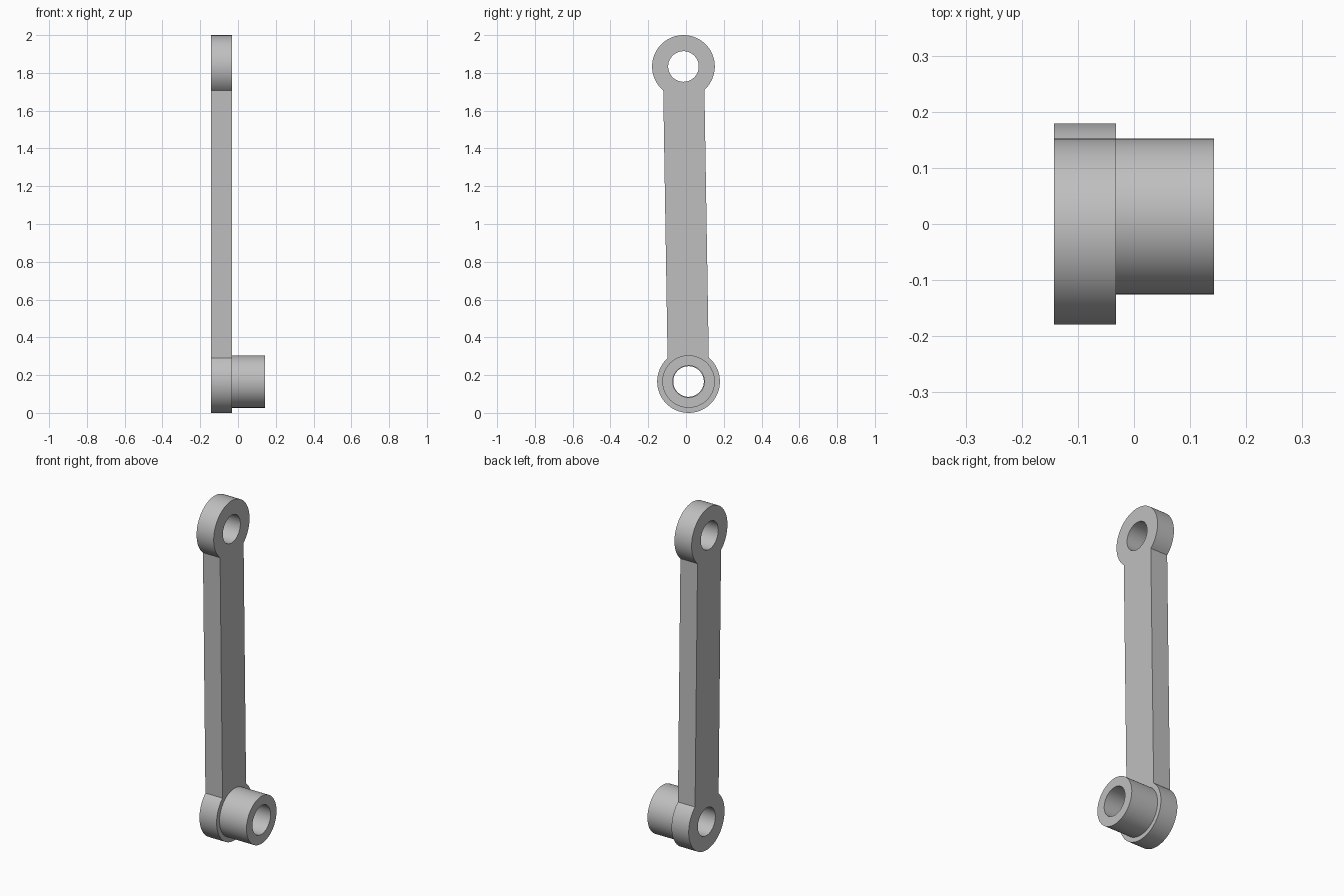
import bpy, bmesh
from math import sin, cos, pi, asin
from mathutils import Matrix

cube = bpy.data.objects.get("Cube")
if cube:
    bpy.data.objects.remove(cube)

HALF = 0.834          # half the distance between the two eyes
EYE_R, HOLE_R = 0.166, 0.081
BOSS_R, BOSS_HOLE_R = 0.139, 0.084
ARM_HALF = 0.109
X0, X1, X2 = -0.143, -0.032, 0.143
TILT = 0.0162
PLACE = Matrix.Translation((0, 0, 1)) @ Matrix.Rotation(TILT, 4, "X")

steel = bpy.data.materials.new("plain grey")
steel.use_nodes = True
grey = (0.52, 0.52, 0.52, 1)
steel.diffuse_color = grey
steel.node_tree.nodes["Principled BSDF"].inputs["Base Color"].default_value = grey


def arc(centre, radius, start, end, steps):
    """Points (across, along) on an arc, both ends included."""
    angles = [start + (end - start) * i / steps for i in range(steps + 1)]
    return [(radius * cos(a), centre + radius * sin(a)) for a in angles]


def circle(centre, radius):
    return arc(centre, radius, 0, 2 * pi, 64)[:-1]


def plate(name, loops, x_from, x_to):
    """Fill closed loops (outline and holes) and extrude along x."""
    bm = bmesh.new()
    edges = []
    for loop in loops:
        verts = [bm.verts.new((x_from, y, z)) for y, z in loop]
        edges += [bm.edges.new((v, verts[i - 1])) for i, v in enumerate(verts)]
    bmesh.ops.triangle_fill(bm, edges=edges, use_beauty=True)
    result = bmesh.ops.extrude_face_region(bm, geom=bm.faces[:], use_keep_orig=True)
    moved = [g for g in result["geom"] if isinstance(g, bmesh.types.BMVert)]
    bmesh.ops.translate(bm, verts=moved, vec=(x_to - x_from, 0, 0))
    bmesh.ops.recalc_face_normals(bm, faces=bm.faces[:])
    bm.transform(PLACE)
    mesh = bpy.data.meshes.new(name)
    bm.to_mesh(mesh)
    bm.free()
    mesh.materials.append(steel)
    obj = bpy.data.objects.new(name, mesh)
    bpy.context.collection.objects.link(obj)
    bpy.ops.object.select_all(action="DESELECT")
    obj.select_set(True)
    bpy.context.view_layer.objects.active = obj
    bpy.ops.object.shade_smooth_by_angle()


# Link arm: round eyes at both ends joined by a straight bar
neck = asin(ARM_HALF / EYE_R)
top = arc(HALF, EYE_R, -pi / 2 + neck, 3 * pi / 2 - neck, 56)
bottom = [(-y, -z) for y, z in top]
plate("link_arm", [top + bottom, circle(HALF, HOLE_R), circle(-HALF, HOLE_R)], X0, X1)

# Hollow boss on the lower eye
plate("lower_boss", [circle(-HALF, BOSS_R), circle(-HALF, BOSS_HOLE_R)], X1, X2)
